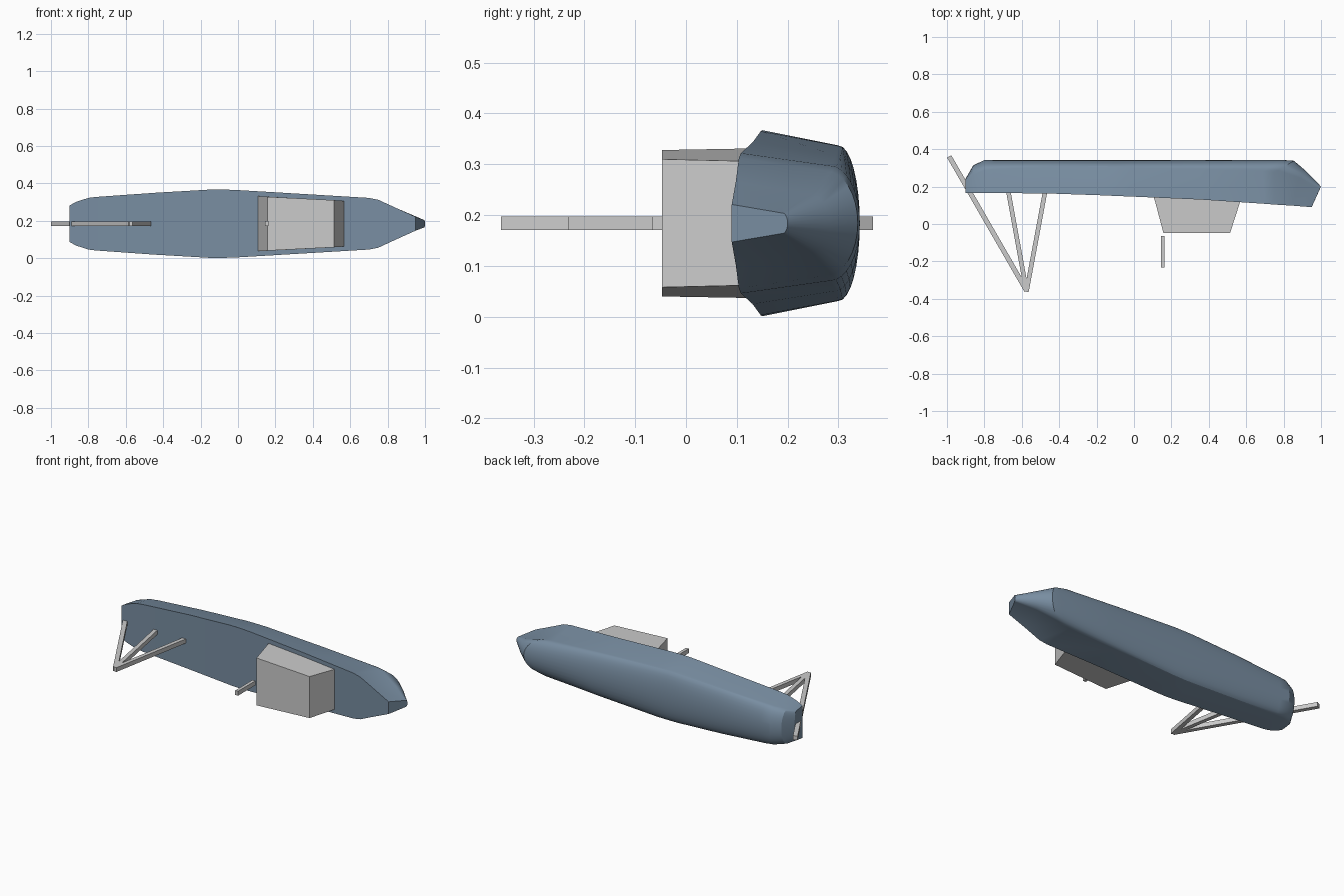
import bpy, bmesh, math
from mathutils import Vector

if "Cube" in bpy.data.objects:
    bpy.data.objects.remove(bpy.data.objects["Cube"])

ZC = 0.184  # the craft lies on its side, symmetric about this height


def material(name, color):
    m = bpy.data.materials.new(name)
    m.diffuse_color = color
    m.use_nodes = True
    m.node_tree.nodes["Principled BSDF"].inputs["Base Color"].default_value = m.diffuse_color
    return m


def finish(name, bm, mat=None, smooth=False):
    bmesh.ops.recalc_face_normals(bm, faces=bm.faces)
    me = bpy.data.meshes.new(name)
    bm.to_mesh(me)
    bm.free()
    ob = bpy.data.objects.new(name, me)
    bpy.context.collection.objects.link(ob)
    if mat:
        me.materials.append(mat)
    if smooth:
        bpy.ops.object.select_all(action='DESELECT')
        ob.select_set(True)
        bpy.context.view_layer.objects.active = ob
        bpy.ops.object.shade_smooth_by_angle(angle=math.radians(25))
    return ob


def loft(name, rings, mat=None, smooth=False):
    bm = bmesh.new()
    rows = [[bm.verts.new(p) for p in r] for r in rings]
    n = len(rows[0])
    for a, b in zip(rows, rows[1:]):
        for i in range(n):
            j = (i + 1) % n
            bm.faces.new((a[i], a[j], b[j], b[i]))
    bm.faces.new(rows[0])
    bm.faces.new(rows[-1])
    return finish(name, bm, mat, smooth)


def bar(name, a, b, width, depth):
    a, b = Vector(a), Vector(b)
    d = (b - a).normalized()
    s = Vector((-d.y, d.x)) * width / 2
    rings = []
    for p in (a, b):
        rings.append([(p.x + k * s.x, p.y + k * s.y, ZC + h * depth / 2)
                      for k, h in ((-1, -1), (1, -1), (1, 1), (-1, 1))])
    return loft(name, rings)


# Hull stations: deck x, y, half width | chine x, y, half width | keel x, y
stations = [
    (-0.90, 0.166, 0.098, -0.90, 0.225, 0.090, -0.90, 0.243),
    (-0.865, 0.166, 0.117, -0.865, 0.262, 0.104, -0.86, 0.313),
    (-0.80, 0.166, 0.138, -0.80, 0.288, 0.116, -0.80, 0.342),
    (-0.76, 0.166, 0.143, -0.75, 0.293, 0.121, -0.74, 0.342),
    (-0.45, 0.163, 0.165, -0.45, 0.300, 0.139, -0.45, 0.342),
    (-0.16, 0.153, 0.182, -0.16, 0.301, 0.152, -0.16, 0.342),
    (-0.10, 0.150, 0.183, -0.10, 0.300, 0.153, -0.10, 0.342),
    (-0.02, 0.147, 0.181, -0.02, 0.300, 0.152, -0.02, 0.342),
    (0.35, 0.131, 0.159, 0.35, 0.295, 0.133, 0.42, 0.342),
    (0.70, 0.108, 0.138, 0.69, 0.284, 0.113, 0.80, 0.342),
    (0.75, 0.104, 0.128, 0.75, 0.275, 0.103, 0.855, 0.338),
    (0.85, 0.098, 0.082, 0.88, 0.238, 0.058, 0.92, 0.283),
    (0.95, 0.090, 0.037, 0.995, 0.190, 0.020, 1.00, 0.200),
]

STEPS = 8
hull_rings = []
for dx, dy, dw, cx, cy, cw, kx, ky in stations:
    half = [(dx, dy, dw)]
    for i in range(STEPS + 1):
        t = math.pi / 2 * i / STEPS
        s = math.sin(t)
        half.append((cx + (kx - cx) * s, cy + (ky - cy) * s, cw * math.cos(t)))
    ring = [(x, y, ZC + w) for x, y, w in half]
    ring += [(x, y, ZC - w) for x, y, w in reversed(half[:-1])]
    hull_rings.append(ring)
loft("hull", hull_rings, material("hull_blue", (0.19, 0.27, 0.36, 1)), True)

# Tapered cabin sitting on the deck
cabin = []
for y, x0, x1, w0, w1 in ((0.15, 0.103, 0.572, 0.147, 0.122),
                          (0.12, 0.113, 0.568, 0.147, 0.122),
                          (-0.047, 0.157, 0.514, 0.144, 0.126)):
    cabin.append([(x0, y, ZC - w0), (x1, y, ZC - w1),
                  (x1, y, ZC + w1), (x0, y, ZC + w0)])
loft("cabin", cabin)

# Short mast above the cabin
bar("mast", (0.153, -0.065), (0.153, -0.232), 0.019, 0.027)

# Stern frame: three struts meeting at one point
bar("long_stern_strut", (-0.988, 0.361), (-0.574, -0.357), 0.026, 0.026)
bar("middle_stern_strut", (-0.672, 0.175), (-0.575, -0.357), 0.024, 0.026)
bar("inner_stern_strut", (-0.475, 0.175), (-0.575, -0.362), 0.024, 0.026)
